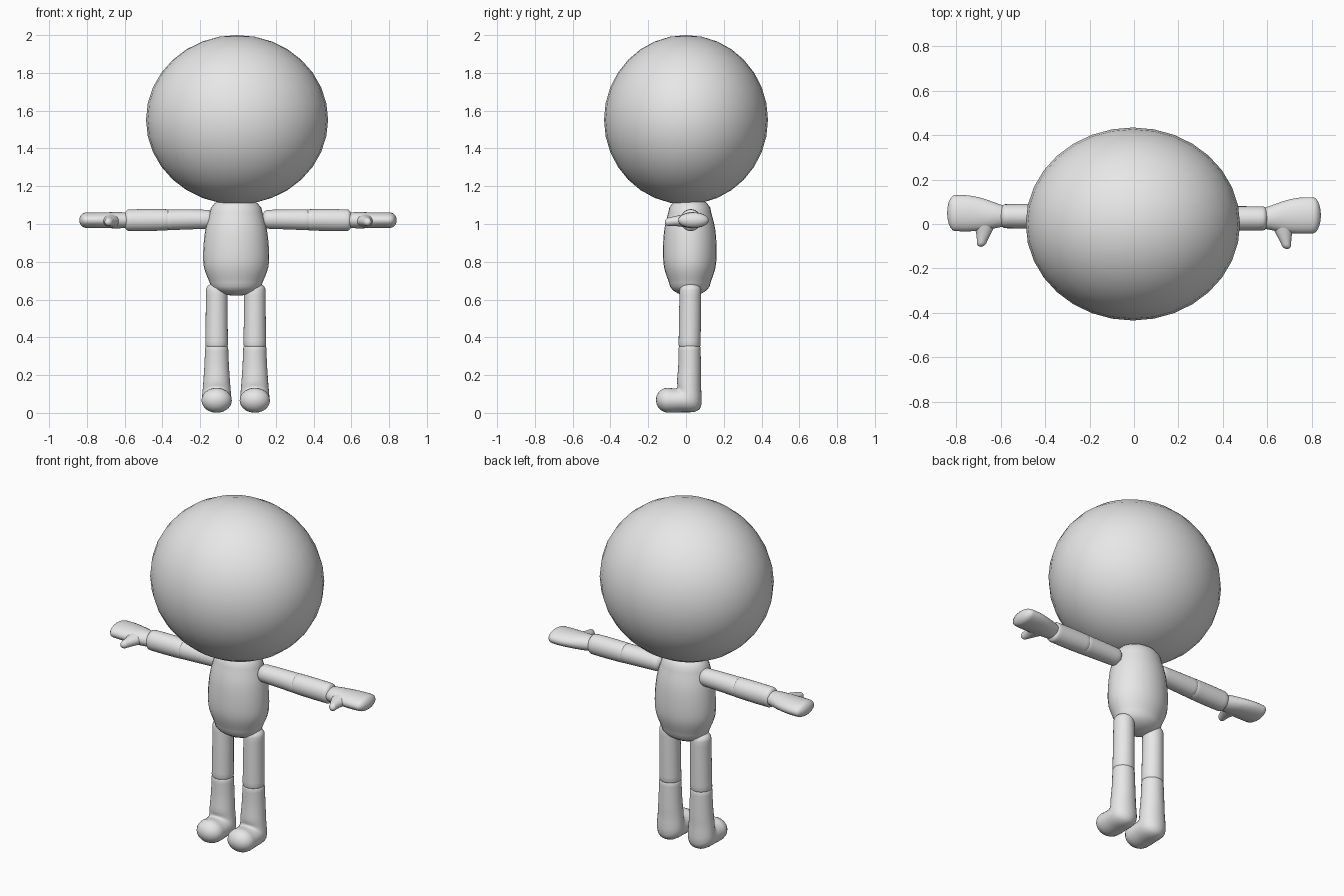
import bpy, bmesh, math
from mathutils import Vector

cube = bpy.data.objects.get("Cube")
if cube:
    bpy.data.objects.remove(cube, do_unlink=True)

SIDES = 28
STEPS = 4

grey = bpy.data.materials.new("plain_grey")
grey.use_nodes = True
COLOUR = (0.8, 0.8, 0.8, 1)
grey.diffuse_color = COLOUR
grey.node_tree.nodes["Principled BSDF"].inputs["Base Color"].default_value = COLOUR


def upright(y, z, rx, ry, tilt=0, x=0):
    """Ring around a vertical path; tilt swings it toward the front."""
    t = math.radians(tilt)
    return (Vector((x, y, z)), Vector((rx, 0, 0)),
            Vector((0, ry * math.cos(t), -ry * math.sin(t))))


def sideways(x, y, ry, rz, z=1.02):
    """Ring around a path running along x."""
    return Vector((x, y, z)), Vector((0, ry, 0)), Vector((0, 0, rz))


def spline(a, b, c, d, t):
    return 0.5 * (2 * b + (c - a) * t + (2 * a - 5 * b + 4 * c - d) * t ** 2
                  + (3 * b - a - 3 * c + d) * t ** 3)


def dome(end, inner, length):
    """Shrinking rings that round off an end."""
    out = (end[0] - inner[0]).normalized() * length
    for deg in (18, 36, 54, 70, 84):
        a = math.radians(deg)
        yield end[0] + out * math.sin(a), end[1] * math.cos(a), end[2] * math.cos(a)


def loft(name, rings, caps, side=1, offset=(0, 0, 0)):
    n = len(rings)
    path = []
    for i in range(n - 1):
        four = [rings[min(max(k, 0), n - 1)] for k in range(i - 1, i + 3)]
        for s in range(STEPS):
            path.append(tuple(spline(*(r[j] for r in four), s / STEPS) for j in range(3)))
    path.append(rings[-1])
    path = (list(dome(rings[0], rings[1], caps[0]))[::-1] + path
            + list(dome(rings[-1], rings[-2], caps[1])))

    bm = bmesh.new()
    loops = []
    for centre, u, v in path:
        loop = []
        for k in range(SIDES):
            a = math.tau * k / SIDES
            p = centre + u * math.cos(a) + v * math.sin(a)
            p.x *= side
            loop.append(bm.verts.new(p + Vector(offset)))
        loops.append(loop)
    for lo, hi in zip(loops, loops[1:]):
        for k in range(SIDES):
            m = (k + 1) % SIDES
            bm.faces.new((lo[k], lo[m], hi[m], hi[k]))
    bm.faces.new(loops[0])
    bm.faces.new(loops[-1])
    bmesh.ops.recalc_face_normals(bm, faces=bm.faces)
    mesh = bpy.data.meshes.new(name)
    bm.to_mesh(mesh)
    bm.free()
    mesh.shade_smooth()
    mesh.materials.append(grey)
    obj = bpy.data.objects.new(name, mesh)
    bpy.context.collection.objects.link(obj)
    return obj


# Head
bpy.ops.mesh.primitive_uv_sphere_add(segments=32, ring_count=16, radius=1,
                                     location=(-0.005, 0, 1.552))
head = bpy.context.object
head.name = "head"
head.scale = (0.482, 0.434, 0.448)
head.data.shade_smooth()
head.data.materials.append(grey)

# Torso
loft("torso", [upright(0.02, 0.69, 0.14, 0.11),
               upright(0.02, 0.77, 0.17, 0.136),
               upright(0.02, 0.86, 0.174, 0.142),
               upright(0.02, 0.97, 0.163, 0.135),
               upright(0.02, 1.06, 0.14, 0.114)],
     (0.07, 0.085), offset=(-0.01, 0, 0))

for label, side, shift in (("left", 1, 0), ("right", -1, 0.01)):
    # Leg and foot
    hip = (-0.012 + side * 0.101, 0, 0)
    loft(label + "_thigh", [upright(0.023, 0.65, 0.057, 0.057),
                            upright(0.021, 0.5, 0.058, 0.058),
                            upright(0.019, 0.36, 0.06, 0.058)],
         (0.04, 0.03), side, hip)
    loft(label + "_shin_and_foot", [upright(0.019, 0.345, 0.061, 0.058),
                                    upright(0.019, 0.25, 0.065, 0.06),
                                    upright(0.016, 0.16, 0.071, 0.064, 8),
                                    upright(0.014, 0.078, 0.078, 0.083, 45),
                                    upright(-0.05, 0.066, 0.08, 0.064, 82),
                                    upright(-0.095, 0.067, 0.08, 0.066, 90)],
         (0.025, 0.064), side, hip)

    # Arm
    arm = (0, shift, 0)
    loft(label + "_upper_arm", [sideways(0.16, 0.025, 0.05, 0.05, 1.025),
                                sideways(0.27, 0.025, 0.053, 0.053, 1.024),
                                sideways(0.37, 0.025, 0.055, 0.055, 1.022)],
         (0.035, 0.02), side, arm)
    loft(label + "_forearm", [sideways(0.375, 0.025, 0.055, 0.056, 1.022),
                              sideways(0.48, 0.025, 0.055, 0.058, 1.021),
                              sideways(0.58, 0.025, 0.054, 0.057)],
         (0.02, 0.025), side, arm)

    # Hand
    loft(label + "_palm", [sideways(0.58, 0.025, 0.045, 0.038),
                           sideways(0.63, 0.029, 0.059, 0.043),
                           sideways(0.69, 0.034, 0.074, 0.042),
                           sideways(0.75, 0.038, 0.081, 0.042),
                           sideways(0.805, 0.039, 0.081, 0.041)],
         (0.02, 0.035), side, arm)
    loft(label + "_thumb", [upright(0.0, 1.018, 0.055, 0.036, 90, 0.672),
                            upright(-0.045, 1.016, 0.036, 0.028, 90, 0.675),
                            upright(-0.09, 1.012, 0.022, 0.022, 90, 0.684)],
         (0.02, 0.023), side, arm)
